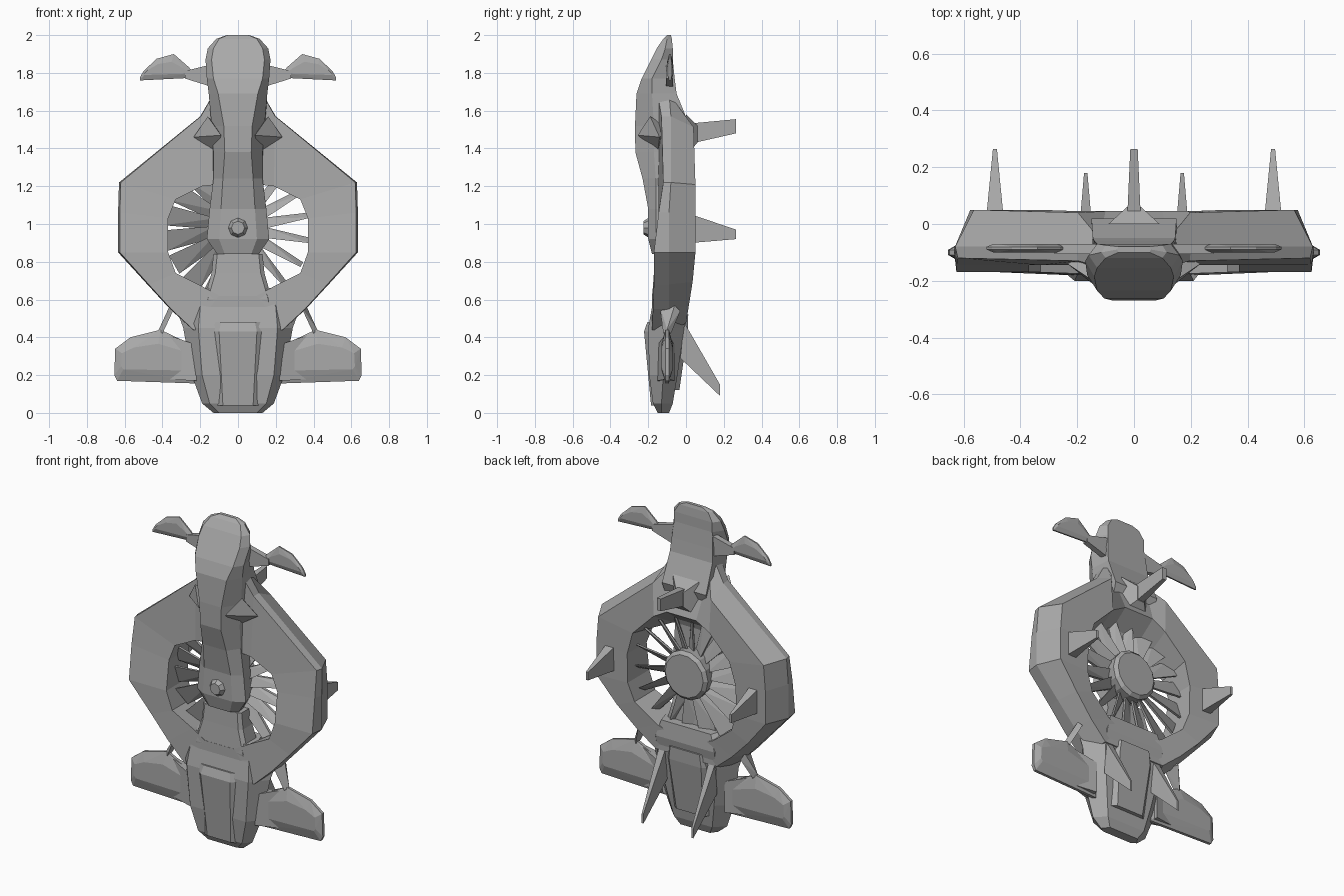
import bpy, bmesh, math
from mathutils import Vector

if "Cube" in bpy.data.objects:
    bpy.data.objects.remove(bpy.data.objects["Cube"])

grey = bpy.data.materials.new("hull_grey")
grey.use_nodes = True
colour = (0.4, 0.4, 0.4, 1)
grey.diffuse_color = colour
grey.node_tree.nodes["Principled BSDF"].inputs["Base Color"].default_value = colour

SIDES = ((1, "left"), (-1, "right"))


def finish(name, bm):
    bmesh.ops.recalc_face_normals(bm, faces=bm.faces)
    mesh = bpy.data.meshes.new(name)
    bm.to_mesh(mesh)
    bm.free()
    mesh.materials.append(grey)
    ob = bpy.data.objects.new(name, mesh)
    bpy.context.collection.objects.link(ob)
    return ob


def skin(name, loops, closed=False):
    """Bridge equal loops of points, capping the ends or closing the ring."""
    bm = bmesh.new()
    rows = [[bm.verts.new(p) for p in loop] for loop in loops]
    n = len(rows[0])
    pairs = list(zip(rows, rows[1:]))
    if closed:
        pairs.append((rows[-1], rows[0]))
    else:
        bm.faces.new(rows[0])
        bm.faces.new(rows[-1])
    for a, b in pairs:
        for i in range(n):
            j = (i + 1) % n
            bm.faces.new((a[i], a[j], b[j], b[i]))
    return finish(name, bm)


def body(name, sections):
    """Six-sided loft: z, front, middle and back half widths, then their y."""
    loops = []
    for z, a, b, c, yf, ym, yb in sections:
        half = [(a, yf), (b, ym), (c, yb)]
        pts = half + [(-x, y) for x, y in reversed(half)]
        loops.append([(x, y, z) for x, y in pts])
    return skin(name, loops)


def hull(name, pts):
    bm = bmesh.new()
    for p in pts:
        bm.verts.new(p)
    bmesh.ops.convex_hull(bm, input=bm.verts)
    loose = [v for v in bm.verts if not v.link_faces]
    bmesh.ops.delete(bm, geom=loose, context="VERTS")
    return finish(name, bm)


def wing(name, outline, y, thick, side):
    """Faceted blade: thin rim with a thicker core on both faces."""
    cx = sum(p[0] for p in outline) / len(outline)
    cz = sum(p[1] for p in outline) / len(outline)
    pts = []
    for x, z in outline:
        for d in (-thick, thick):
            pts.append((side * x, y + d * .3, z))
            pts.append((side * (cx + (x - cx) * 0.8), y + d, cz + (z - cz) * 0.5))
    return hull(name, pts)


def fin(name, x, root, tip, w_root, w_tip):
    """Tapered fin from two root (y, z) points to two tip (y, z) points."""
    pts = [(x + s * w, y, z) for edge, w in ((root, w_root), (tip, w_tip))
           for y, z in edge for s in (-1, 1)]
    return hull(name, pts)


def disc(name, r1, r2, y1, y2, z, n):
    loops = [[(r * math.cos(i * math.tau / n), y, z + r * math.sin(i * math.tau / n))
              for i in range(n)] for r, y in ((r1, y1), (r2, y2))]
    return skin(name, loops)


# Ring hull: outer x, z; inner x, front z, back z; y of front, rim, back, inner back
stations = [
    (.13, 1.69, .10, 1.21, 1.36, -.15, -.09, -.05, .045),
    (.20, 1.57, .19, 1.20, 1.31, -.13, -.08, .04, .045),
    (.63, 1.22, .33, 1.13, 1.17, -.12, -.08, .05, .05),
    (.635, 1.06, .37, 1.03, 1.03, -.145, -.09, .05, .045),
    (.635, .85, .37, .85, .85, -.17, -.09, .05, .04),
    (.48, .68, .33, .74, .74, -.17, -.09, .035, .03),
    (.36, .55, .19, .67, .63, -.175, -.09, .015, .01),
    (.24, .44, .10, .62, .59, -.18, -.09, 0, 0),
]


def ring_section(st, s):
    xo, zo, xi, zf, zb, yf, ym, yb, yi = st
    xb, zbk = xo + (xi - xo) * .22, zo + (zb - zo) * .22
    return [(s * xi, min(yf, -.145), zf), (s * xo * .985, yf, zo), (s * xo, ym, zo),
            (s * xb, yb, zbk), (s * xi, yi, zb)]


skin("ring_hull", [ring_section(st, 1) for st in stations]
     + [ring_section(st, -1) for st in reversed(stations)], closed=True)

# Head and neck running down to the hub
body("head_and_neck", [
    (2.0, .055, .06, .055, -.10, -.09, -.08),
    (1.98, .10, .115, .10, -.12, -.10, -.075),
    (1.93, .13, .16, .13, -.155, -.11, -.07),
    (1.87, .14, .172, .13, -.185, -.13, -.07),
    (1.77, .13, .165, .14, -.235, -.18, -.06),
    (1.69, .105, .155, .145, -.262, -.18, -.05),
    (1.52, .075, .14, .15, -.27, -.17, .02),
    (1.38, .07, .13, .14, -.268, -.17, -.03),
    (1.24, .08, .13, .13, -.23, -.16, -.08),
    (1.08, .09, .15, .14, -.20, -.16, -.08),
    (.92, .10, .165, .14, -.20, -.16, -.08),
    (.84, .07, .11, .10, -.18, -.15, -.09),
])

# Lower body, and raised panels on its front and back
body("lower_body", [
    (.66, .17, .20, .17, -.165, -.10, 0),
    (.56, .20, .33, .20, -.18, -.10, .01),
    (.45, .21, .29, .20, -.20, -.10, -.01),
    (.20, .19, .245, .16, -.195, -.12, -.045),
    (.05, .15, .19, .13, -.175, -.13, -.07),
    (.0, .10, .13, .10, -.15, -.13, -.09),
])
body("front_panel", [
    (.48, .09, .13, .13, -.205, -.19, -.12),
    (.43, .10, .135, .14, -.222, -.19, -.12),
    (.04, .08, .11, .11, -.185, -.17, -.12),
])
body("front_shelf", [
    (.84, .11, .13, .13, -.165, -.15, -.08),
    (.74, .12, .14, .14, -.17, -.15, -.06),
    (.60, .16, .18, .18, -.18, -.16, -.05),
    (.55, .17, .20, .20, -.175, -.16, -.05),
])
body("rear_panel", [
    (.52, .13, .13, .10, -.08, -.02, .012),
    (.44, .14, .14, .11, -.08, -.02, .01),
    (.12, .12, .12, .09, -.10, -.06, -.035),
])

# Fan hub, nose and blades
HUB_Z = .98
disc("hub_drum", .14, .15, -.12, .0, HUB_Z, 14)
disc("hub_cap", .15, .13, .0, .018, HUB_Z, 14)
disc("hub_nose", .035, .065, -.225, -.18, HUB_Z, 8)
BLADES = 18
for i in range(BLADES):
    a = (i + .5) * math.tau / BLADES
    out = Vector((math.cos(a), 0, math.sin(a)))
    across = Vector((-out.z, 0, out.x))
    # Broad blades on the right half, slim ones on the left
    root, end = (.03, .055) if out.x < 0 else (.03, .014)
    tip = .39 if abs(out.x) > .5 else .36
    pts = []
    for r, w in ((.12, root), (tip, end)):
        for s in (-1, 1):
            for t in (-.008, .008):
                p = out * r + across * (s * w)
                pts.append((p.x, -.06 + s * .02 + t, HUB_Z + p.z))
    hull("fan_blade_%d" % (i + 1), pts)

head_wing = [(.22, 1.775), (.26, 1.83), (.34, 1.90), (.43, 1.875), (.50, 1.81),
             (.52, 1.775), (.52, 1.76)]
low_wing = [(.20, .155), (.64, .17), (.655, .20), (.65, .34), (.57, .40), (.41, .44),
            (.20, .34)]
for s, side in SIDES:
    # Head wings with stalks
    wing(side + "_head_wing", head_wing, -.085, .015, s)
    hull(side + "_head_wing_stalk", [(s * x, y, z) for x, lo, hi in
         ((.12, 1.72, 1.85), (.28, 1.77, 1.81)) for y in (-.105, -.07) for z in (lo, hi)])
    # Pointed neck cheeks
    hull(side + "_neck_cheek", [(s * x, y, z) for x, y, z in
         ((.09, -.255, 1.47), (.235, -.14, 1.46), (.11, -.15, 1.38), (.16, -.19, 1.57),
          (.10, -.08, 1.50))])
    # Lower wings and their struts
    wing(side + "_lower_wing", low_wing, -.10, .03, s)
    hull(side + "_wing_strut", [(s * x, y, z) for x, y, z in
         ((.42, -.10, .44), (.40, -.12, .42), (.40, -.08, .42), (.36, -.06, .57),
          (.33, -.14, .57), (.35, -.03, .54))])
    hull(side + "_wing_root", [(s * x, y, z) for x, y, z in
         ((.42, -.10, .43), (.42, -.10, .18), (.22, -.15, .36), (.22, -.06, .36),
          (.22, -.15, .17), (.22, -.06, .17))])
    # Rear fins
    fin(side + "_ring_fin", s * .49, ((.03, .90), (.03, 1.05)), ((.265, .92), (.265, .97)),
        .03, .007)
    fin(side + "_tail_fin", s * .17, ((-.03, .29), (-.01, .48)), ((.18, .09), (.18, .15)),
        .022, .006)

fin("top_fin", 0, ((.0, 1.42), (.0, 1.53)), ((.265, 1.48), (.265, 1.555)), .025, .013)
fin("top_fin_base", 0, ((.0, 1.36), (.0, 1.58)), ((.06, 1.43), (.06, 1.52)), .09, .025)
